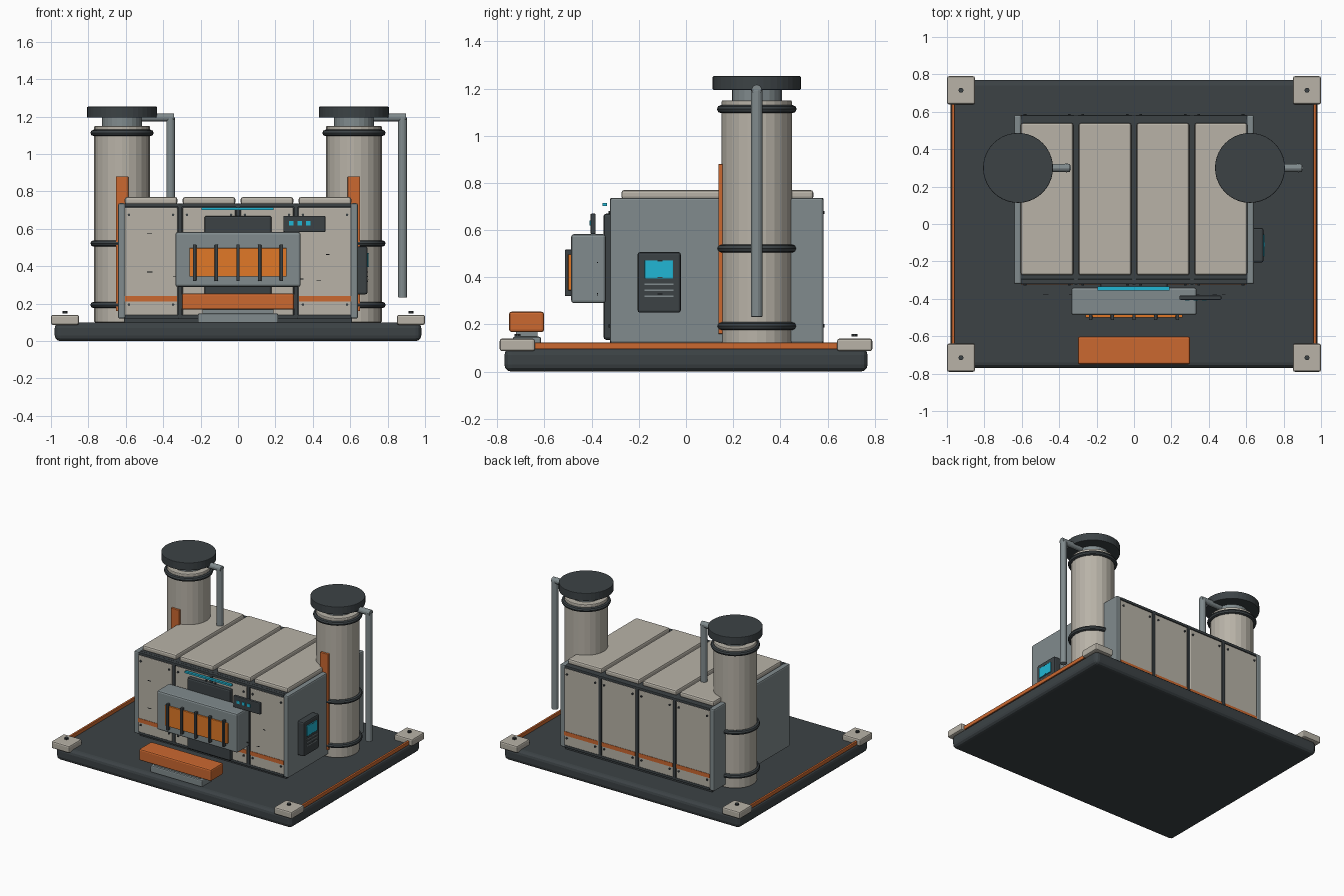
import bpy, math, random
from mathutils import Vector

if "Cube" in bpy.data.objects:
    bpy.data.objects.remove(bpy.data.objects["Cube"])

random.seed(4)


def mat(name, rgb):
    m = bpy.data.materials.new(name)
    m.diffuse_color = (*rgb, 1)
    m.use_nodes = True
    m.node_tree.nodes["Principled BSDF"].inputs["Base Color"].default_value = m.diffuse_color
    return m


DARK = mat("dark", (0.045, 0.055, 0.06))
BEIGE = mat("beige", (0.48, 0.45, 0.39))
GREY = mat("grey", (0.22, 0.26, 0.27))
ORANGE = mat("orange", (0.60, 0.14, 0.03))
GLOW = mat("bright_orange", (0.75, 0.19, 0.02))
CYAN = mat("cyan", (0.015, 0.47, 0.66))


def finish(o, name, m, bevel=0, seg=2):
    o.name = name
    o.data.materials.append(m)
    if bevel:
        b = o.modifiers.new("bevel", 'BEVEL')
        b.width, b.segments = bevel, seg
        b.limit_method, b.angle_limit = 'ANGLE', math.radians(40)
    return o


def box(name, x, y, z, m, bevel=0, seg=2):
    """Box from (min, max) pairs on each axis."""
    bpy.ops.mesh.primitive_cube_add(size=1)
    o = bpy.context.object
    mid = Vector([sum(p) / 2 for p in (x, y, z)])
    dim = [p[1] - p[0] for p in (x, y, z)]
    for v in o.data.vertices:
        v.co = Vector([v.co[i] * dim[i] for i in range(3)])
    o.location = mid
    return finish(o, name, m, bevel, seg)


def rod(name, a, b, r, m, sides=24, bevel=0):
    """Cylinder between two points."""
    a, b = Vector(a), Vector(b)
    bpy.ops.mesh.primitive_cylinder_add(vertices=sides, radius=r, depth=(b - a).length,
                                        location=(a + b) / 2)
    o = bpy.context.object
    o.rotation_euler = (b - a).to_track_quat('Z', 'Y').to_euler()
    return finish(o, name, m, bevel)


def span(c, w):
    return (c - w / 2, c + w / 2)


# Base slab, edge rails and corner pads
box("base_slab", (-0.98, 0.98), (-0.77, 0.77), (0, 0.10), DARK, 0.03, 3)
for sx in (-1, 1):
    box("edge_rail", span(sx * 0.967, 0.016), (-0.68, 0.68), (0.095, 0.123), ORANGE, 0.003)
    for sy in (-1, 1):
        x, y = sx * 0.925, sy * 0.715
        box("corner_pad", span(x, 0.15), span(y, 0.15), (0.087, 0.14), BEIGE, 0.01)
        rod("pad_bolt", (x, y, 0.148), (x, y, 0.16), 0.013, DARK, 10)

# Housing core and end plates
box("housing_core", (-0.61, 0.61), (-0.295, 0.56), (0.10, 0.735), DARK)
for sx in (-1, 1):
    box("end_plate", span(sx * 0.622, 0.04), (-0.322, 0.583), (0.12, 0.737), GREY, 0.01)

# Panels, stripes and bolts, repeated along the front, back and roof
for cx in (-0.465, -0.155, 0.155, 0.465):
    box("roof_panel", span(cx, 0.282), (-0.274, 0.54), (0.73, 0.77), BEIGE, 0.012)
    for side, f in (("front", -0.32), ("back", 0.58)):
        s = 1 if f > 0 else -1
        box(side + "_panel", span(cx, 0.284), span(f - s * 0.015, 0.03), (0.135, 0.715), BEIGE, 0.006)
        box(side + "_stripe", span(cx, 0.28), span(f, 0.006), (0.212, 0.242), ORANGE)
        for dx in (-0.118, 0.118):
            for z in (0.195, 0.675):
                rod("panel_bolt", (cx + dx, f - s * 0.005, z), (cx + dx, f + s * 0.008, z),
                    0.007, DARK, 8)

# Dark ribs and horizontal beams
for side, f in (("front", -0.308), ("back", 0.569)):
    for x in (-0.31, 0, 0.31):
        box(side + "_rib", span(x, 0.022), span(f, 0.03), (0.12, 0.735), DARK, 0.004)
    for z in (0.13, 0.726):
        box(side + "_beam", (-0.605, 0.605), span(f, 0.026), span(z, 0.02), DARK, 0.004)

# Front intake: backing, hood, glowing grille with bars
box("intake_backing", (-0.18, 0.18), (-0.35, -0.30), (0.135, 0.67), DARK, 0.012)
box("intake_hood", (-0.335, 0.335), (-0.487, -0.34), (0.29, 0.583), GREY, 0.012)
box("grille_panel", (-0.26, 0.26), (-0.50, -0.48), (0.345, 0.497), GLOW, 0.003)
for i in range(5):
    box("grille_bar", span((i - 2) * 0.116, 0.018), (-0.514, -0.485), (0.32, 0.517), DARK, 0.004)
box("light_strip", (-0.195, 0.19), (-0.355, -0.335), (0.702, 0.715), CYAN)

# Indicator box above the hood
box("indicator_box", (0.243, 0.467), (-0.405, -0.383), (0.583, 0.67), DARK, 0.005)
for x in (0.285, 0.33, 0.375):
    box("indicator_light", span(x, 0.024), (-0.409, -0.40), span(0.63, 0.022), CYAN)

# Front step bumper
box("bumper_support", (-0.215, 0.215), (-0.735, -0.615), (0.095, 0.148), GREY, 0.008)
box("bumper_riser", (-0.19, 0.19), (-0.72, -0.63), (0.14, 0.175), GREY)
box("bumper", (-0.30, 0.30), (-0.75, -0.602), (0.168, 0.254), ORANGE, 0.01)

# Side terminal
box("terminal_case", (0.63, 0.692), (-0.205, -0.022), (0.25, 0.507), DARK, 0.01)
box("terminal_screen", (0.685, 0.699), (-0.175, -0.055), (0.395, 0.472), CYAN, 0.002)
for z in (0.32, 0.345, 0.37):
    box("terminal_vent", (0.685, 0.696), (-0.175, -0.052), span(z, 0.006), GREY)

# Two exhaust towers
for cx in (-0.62, 0.62):
    cy = 0.30
    rod("tower", (cx, cy, 0.10), (cx, cy, 1.15), 0.149, BEIGE, 24, 0.006)
    for z in (0.193, 0.522, 1.113):
        bpy.ops.mesh.primitive_torus_add(major_segments=32, minor_segments=8, major_radius=0.152,
                                         minor_radius=0.017, location=(cx, cy, z))
        o = finish(bpy.context.object, "tower_band", DARK)
        bpy.ops.object.shade_smooth_by_angle()
    rod("tower_neck", (cx, cy, 1.14), (cx, cy, 1.2), 0.106, GREY, 24)
    rod("tower_cap", (cx, cy, 1.195), (cx, cy, 1.253), 0.187, DARK, 40, 0.004)
    box("tower_stripe", span(cx, 0.067), (0.137, 0.16), (0.16, 0.88), ORANGE, 0.003)
    # Overflow pipe
    px = cx + 0.26
    rod("pipe_arm", (cx, cy, 1.195), (px + 0.018, cy, 1.195), 0.022, GREY, 14, 0.003)
    rod("pipe_drop", (px, cy, 0.232), (px, cy, 1.195), 0.024, GREY, 14, 0.003)

# Small scuff marks on the front and beside the terminal
for i in range(14):
    x, z = random.choice((-1, 1)) * random.uniform(0.2, 0.53), random.uniform(0.27, 0.65)
    box("front_scuff", span(x, random.uniform(0.012, 0.03)), (-0.377, -0.374), span(z, 0.004), DARK)
for z in (0.33, 0.40, 0.47):
    box("side_scuff", (0.698, 0.70), span(-0.11, 0.02), span(z, 0.004), DARK)
